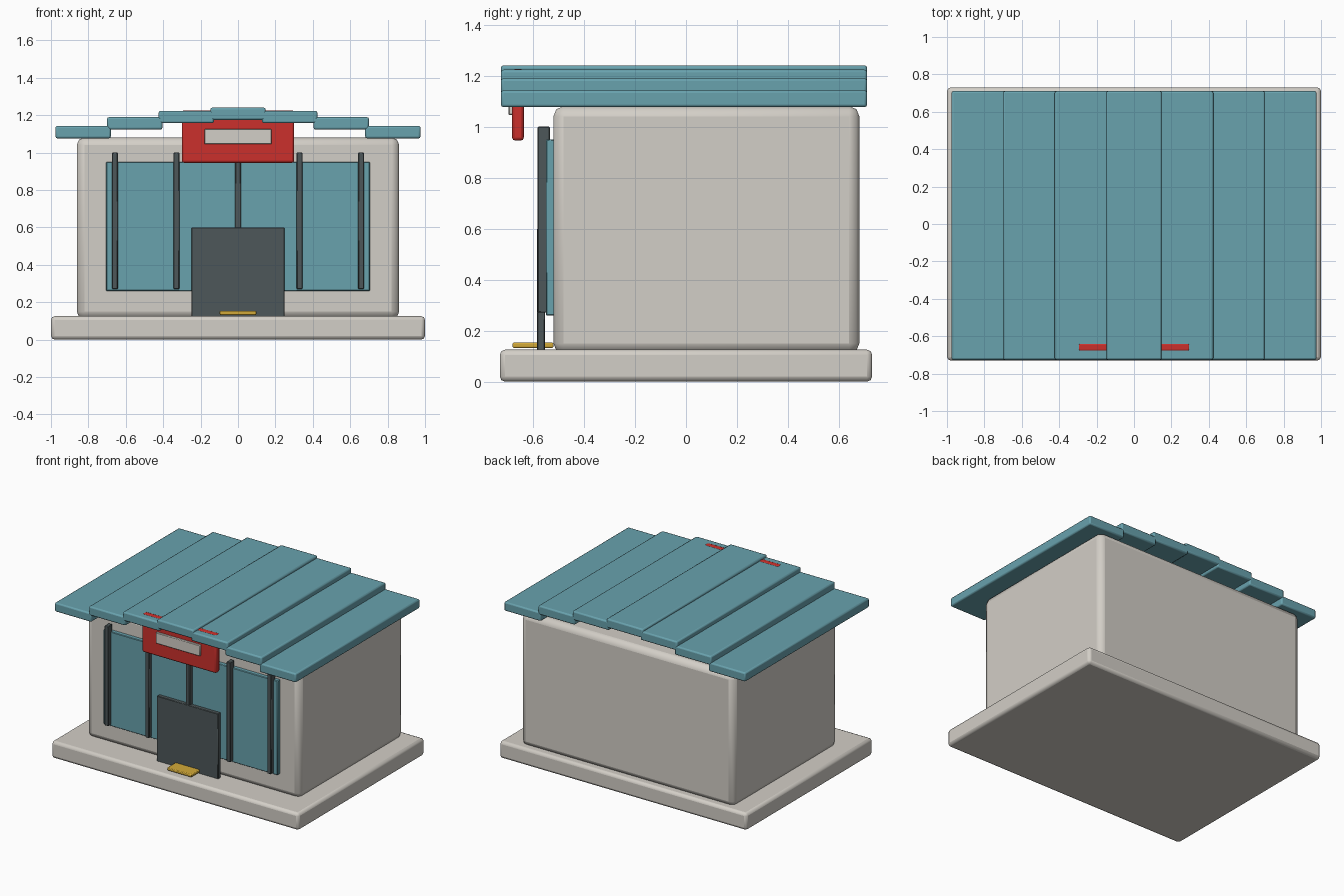
import bpy
import math

if "Cube" in bpy.data.objects:
    bpy.data.objects.remove(bpy.data.objects["Cube"])


def material(name, rgb):
    m = bpy.data.materials.new(name)
    m.diffuse_color = (*rgb, 1)
    m.use_nodes = True
    m.node_tree.nodes["Principled BSDF"].inputs["Base Color"].default_value = m.diffuse_color
    return m


STONE = material("warm_stone", (0.65, 0.62, 0.57))
TEAL = material("teal", (0.14, 0.36, 0.42))
RED = material("red", (0.60, 0.03, 0.025))
DARK = material("charcoal", (0.075, 0.095, 0.10))
YELLOW = material("yellow", (0.65, 0.40, 0.04))


def box(name, x, y, z, mat, bevel=0.0, segments=2):
    """Box from (min, max) ranges per axis, with optional rounded edges."""
    ranges = (x, y, z)
    bpy.ops.mesh.primitive_cube_add(size=1, location=[(a + b) / 2 for a, b in ranges])
    ob = bpy.context.object
    ob.name = name
    ob.scale = [b - a for a, b in ranges]
    bpy.ops.object.transform_apply(location=False, rotation=False, scale=True)
    ob.data.materials.append(mat)
    if bevel:
        bpy.ops.object.shade_smooth_by_angle(angle=math.radians(30))
        mod = ob.modifiers.new("rounded_edges", "BEVEL")
        mod.width = bevel
        mod.segments = segments
    return ob


# Plinth and main building
box("base_slab", (-1, 1), (-0.73, 0.73), (0, 0.125), STONE, 0.02)
box("building_body", (-0.862, 0.862), (-0.52, 0.68), (0.11, 1.08), STONE, 0.04)

# Shop front: glazing, mullions, door and door mat
box("front_glazing", (-0.705, 0.705), (-0.55, -0.515), (0.26, 0.95), TEAL, 0.004, 1)
for i in range(5):
    cx = (i - 2) * 0.329
    box(f"mullion_{i + 1}", (cx - 0.016, cx + 0.016), (-0.582, -0.533),
        (0.27, 1.0), DARK, 0.004, 1)
box("door", (-0.248, 0.248), (-0.584, -0.553), (0.12, 0.60), DARK, 0.003, 1)
box("door_mat", (-0.098, 0.098), (-0.68, -0.52), (0.132, 0.153), YELLOW, 0.005)

# Sign board with a blank plate
box("sign_board", (-0.30, 0.30), (-0.682, -0.636), (0.945, 1.226), RED, 0.012)
box("sign_plate", (-0.18, 0.18), (-0.696, -0.675), (1.045, 1.126), STONE, 0.004, 1)

# Stepped roof slats, highest in the middle
SLAT_TOPS = (1.240, 1.223, 1.189, 1.142)
for i in range(-3, 4):
    cx = i * 0.276
    top = SLAT_TOPS[abs(i)]
    box(f"roof_slat_{i + 4}", (cx - 0.148, cx + 0.148), (-0.726, 0.71),
        (top - 0.066, top), TEAL, 0.01)
